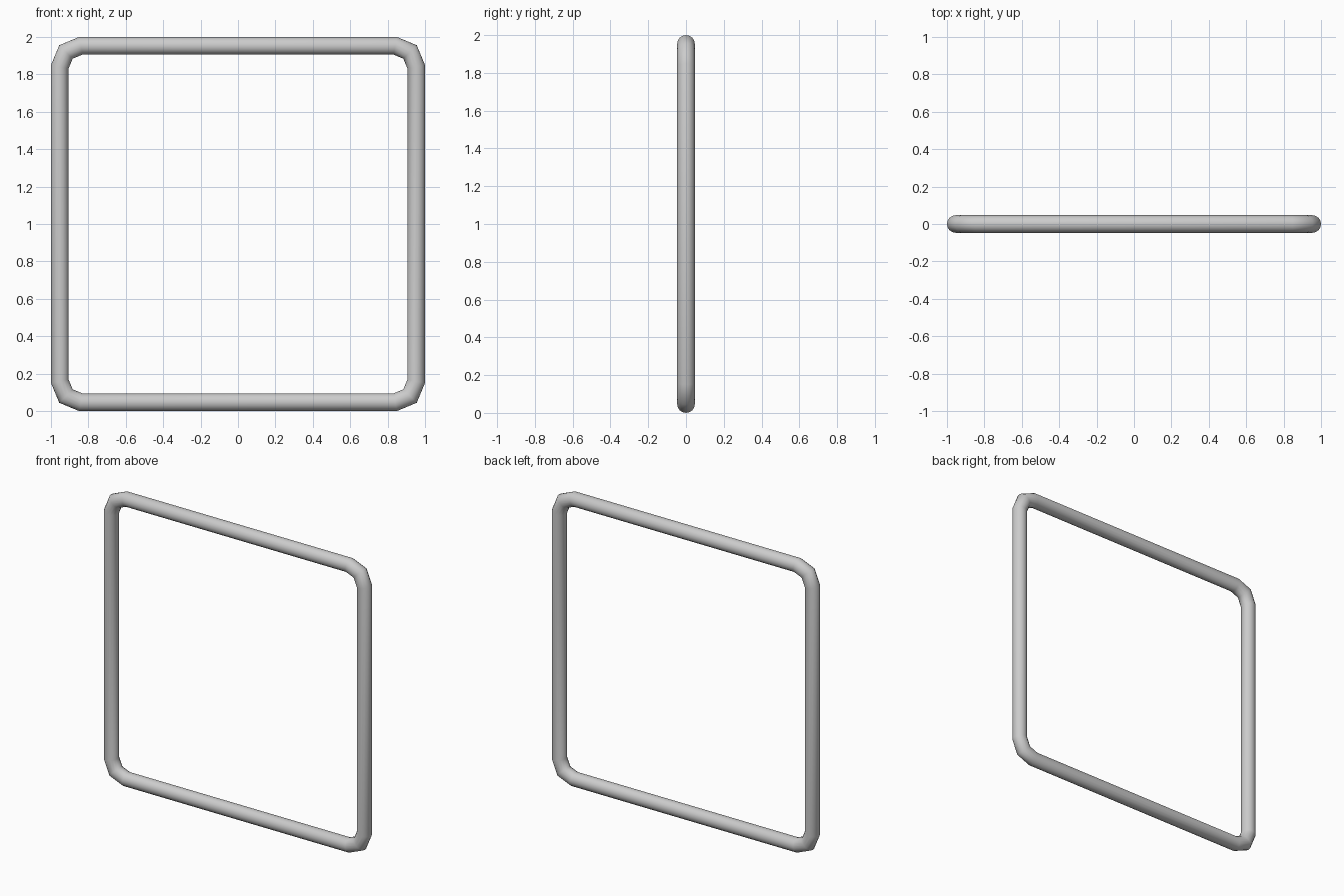
import bpy, bmesh
from math import sin, cos, pi
from mathutils import Vector

if "Cube" in bpy.data.objects:
    bpy.data.objects.remove(bpy.data.objects["Cube"])

R = 0.047          # tube radius
SIDES = 16         # sides of the tube section
H = 1 - R          # half size of the centre line
BEND = 0.113       # corner radius of the centre line

# Centre line: square with two-segment rounded corners
path = []
for q in range(4):
    mid = pi / 4 + q * pi / 2
    sx = 1 if cos(mid) > 0 else -1
    sz = 1 if sin(mid) > 0 else -1
    for k in range(3):
        a = q * pi / 2 + k * pi / 4
        path.append(Vector((sx * (H - BEND) + BEND * cos(a), 0,
                            1 + sz * (H - BEND) + BEND * sin(a))))

# Sweep a round section along the path with mitred joints
bm = bmesh.new()
rings = []
n = len(path)
for i, p in enumerate(path):
    d0 = (p - path[i - 1]).normalized()
    d1 = (path[(i + 1) % n] - p).normalized()
    tangent = (d0 + d1).normalized()
    out = Vector((tangent.z, 0, -tangent.x)) / tangent.dot(d1)
    rings.append([bm.verts.new(p + R * (out * cos(t) + Vector((0, sin(t), 0))))
                  for t in (2 * pi * j / SIDES for j in range(SIDES))])
for i in range(n):
    a, b = rings[i], rings[(i + 1) % n]
    for j in range(SIDES):
        k = (j + 1) % SIDES
        bm.faces.new((a[j], a[k], b[k], b[j])).smooth = True
bmesh.ops.recalc_face_normals(bm, faces=bm.faces)

mesh = bpy.data.meshes.new("tube_frame")
bm.to_mesh(mesh)
bm.free()
bpy.context.collection.objects.link(bpy.data.objects.new("tube_frame", mesh))
